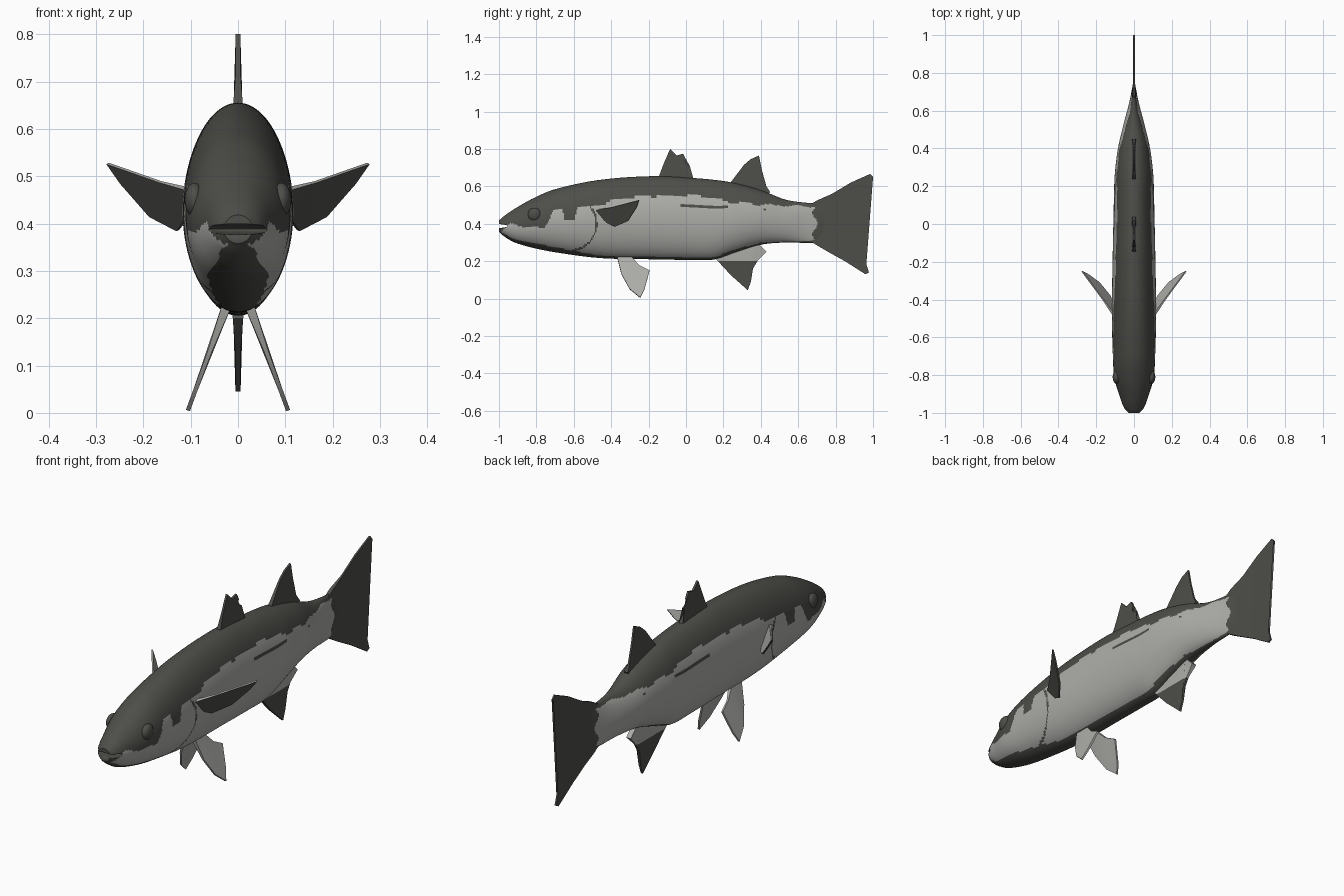
import bpy, bmesh, math
from mathutils import Vector

if "Cube" in bpy.data.objects:
    bpy.data.objects.remove(bpy.data.objects["Cube"])

def material(name, col):
    m = bpy.data.materials.new(name)
    m.diffuse_color = (*col, 1)
    m.use_nodes = True
    m.node_tree.nodes["Principled BSDF"].inputs["Base Color"].default_value = m.diffuse_color
    return m

DARK = material("dark_olive_grey", (0.075, 0.075, 0.067))
LIGHT = material("silver_grey", (0.42, 0.42, 0.40))

def finish(bm, name, angle=40):
    bmesh.ops.recalc_face_normals(bm, faces=bm.faces[:])
    me = bpy.data.meshes.new(name)
    bm.to_mesh(me)
    bm.free()
    ob = bpy.data.objects.new(name, me)
    bpy.context.collection.objects.link(ob)
    me.materials.append(DARK)
    me.materials.append(LIGHT)
    bpy.ops.object.select_all(action='DESELECT')
    ob.select_set(True)
    bpy.context.view_layer.objects.active = ob
    bpy.ops.object.shade_smooth_by_angle(angle=math.radians(angle))
    return ob

def linear(tab, y):
    for (a, u), (b, v) in zip(tab, tab[1:]):
        if y <= b:
            return u + (v - u) * (y - a) / (b - a)
    return tab[-1][1]

def smooth(tab, y, c):
    # cubic through column c of the station table
    n = len(tab)
    i = max(k for k in range(n - 1) if k == 0 or tab[k][0] <= y)
    def slope(k):
        a, b = tab[max(k - 1, 0)], tab[min(k + 1, n - 1)]
        return (b[c] - a[c]) / (b[0] - a[0])
    h = tab[i + 1][0] - tab[i][0]
    t = (y - tab[i][0]) / h
    return ((2*t**3 - 3*t**2 + 1) * tab[i][c] + (t**3 - 2*t**2 + t) * h * slope(i)
            + (3*t**2 - 2*t**3) * tab[i + 1][c] + (t**3 - t**2) * h * slope(i + 1))

# Body stations: y, top z, bottom z, half width
BODY = [(-1.0, .418, .358, .03), (-.975, .44, .335, .052), (-.92, .478, .302, .073),
        (-.82, .535, .272, .103), (-.70, .585, .248, .112), (-.46, .635, .217, .117),
        (-.17, .655, .21, .113), (.02, .646, .207, .109), (.15, .635, .209, .106),
        (.26, .618, .245, .102), (.40, .58, .288, .085), (.53, .53, .30, .055),
        (.64, .513, .298, .026), (.74, .51, .30, .006)]
# Edges of the silver flank: y, z
FLANK_TOP = [(-1, .35), (-.94, .40), (-.86, .385), (-.76, .375), (-.71, .47), (-.66, .48),
             (-.65, .42), (-.60, .42), (-.58, .49), (-.46, .50), (-.36, .535), (-.2, .55),
             (.08, .55), (.25, .515), (.45, .50), (.74, .49)]
FLANK_LOW = [(-1, .36), (-.92, .318), (-.7, .275), (-.46, .228), (-.2, .222),
             (.15, .22), (.26, .262), (.40, .30), (.74, .31)]

def is_silver(p):
    y, z = p.y, p.z
    if y > .69 + .013 * math.cos((z - .4) * 55):
        return False
    if not linear(FLANK_LOW, y) < z < linear(FLANK_TOP, y) + .005 * math.sin(45 * y):
        return False
    # gill slit
    if abs(math.hypot(y + .62, z - .40) - .142) < .0045 and y > -.61 and z < .49:
        return False
    # thin lateral streak
    if -.03 < y < .43 and abs(z - .50 + .055 * (y + .03)) < .008 * (1 - (y + .03) / .6):
        return False
    return True

# Body loft
bm = bmesh.new()
RINGS, SIDES = 240, 88
rings = []
for i in range(RINGS + 1):
    y = -1 + 1.74 * i / RINGS
    top, low, w = (smooth(BODY, y, c) for c in (1, 2, 3))
    mid, h = (top + low) / 2, (top - low) / 2
    rings.append([bm.verts.new((w * math.sin(a), y, mid + h * math.cos(a)))
                  for a in (2 * math.pi * k / SIDES for k in range(SIDES))])
for r, s in zip(rings, rings[1:]):
    for k in range(SIDES):
        bm.faces.new((r[k], r[(k + 1) % SIDES], s[(k + 1) % SIDES], s[k]))
bm.faces.new(rings[0])
bm.faces.new(rings[-1])
for f in bm.faces:
    f.material_index = int(is_silver(f.calc_center_median()))
body = finish(bm, "body")

def ellipsoid(name, loc, scale):
    bm = bmesh.new()
    bmesh.ops.create_uvsphere(bm, u_segments=24, v_segments=14, radius=1)
    for v in bm.verts:
        v.co = Vector(a * b + c for a, b, c in zip(v.co, scale, loc))
    return finish(bm, name)

# Mouth slit
cutter = ellipsoid("mouth_cutter", (0, -1.0, .388), (.085, .07, .011))
cutter.hide_render = True
mod = body.modifiers.new("mouth", 'BOOLEAN')
mod.operation, mod.solver, mod.object = 'DIFFERENCE', 'EXACT', cutter
bpy.context.view_layer.objects.active = body
bpy.ops.object.modifier_apply(modifier=mod.name)
bpy.data.objects.remove(cutter)

# Eyes
for s, side in ((1, "right"), (-1, "left")):
    ellipsoid("eye_" + side, (s * .092, -.81, .45), (.021, .036, .036))

def fin(name, pts, thick, roots, xf=lambda y, z: 0, mirror=1, rule=None, cut_z=None):
    # thin slab from a (y, z) outline, thinner away from the root points
    co = [Vector((xf(y, z), y, z)) for y, z in pts]
    n = Vector((0, 0, 0))
    for a, b in zip(co, co[1:] + co[:1]):
        n += a.cross(b)
    n.normalize()
    bm = bmesh.new()
    sheets = []
    for s in (1, -1):
        row = []
        for k, c in enumerate(co):
            p = c + n * s * thick * (1 if k in roots else .45)
            row.append(bm.verts.new((p.x * mirror, p.y, p.z)))
        sheets.append(row)
    a, b = sheets
    m = len(pts)
    bm.faces.new(a)
    bm.faces.new(b[::-1])
    for k in range(m):
        j = (k + 1) % m
        bm.faces.new((a[k], b[k], b[j], a[j]))
    bmesh.ops.triangulate(bm, faces=bm.faces[:])
    if cut_z is not None:
        bmesh.ops.bisect_plane(bm, geom=bm.verts[:] + bm.edges[:] + bm.faces[:],
                               plane_co=(0, 0, cut_z), plane_no=(0, 0, 1))
    bmesh.ops.recalc_face_normals(bm, faces=bm.faces[:])
    bm.normal_update()
    for f in bm.faces:
        f.material_index = int(bool(rule and rule(f)))
    return finish(bm, name, 30)

# Tail fin
fin("tail_fin", [(.66, .50), (.70, .525), (.78, .56), (.88, .62), (.985, .667), (1.0, .65),
                 (.935, .52), (.905, .43), (.92, .33), (.978, .14), (.96, .13), (.85, .20),
                 (.76, .25), (.70, .285), (.66, .31)], .009, (0, 1, 13, 14))
# Two dorsal fins
fin("front_dorsal_fin", [(-.15, .64), (-.12, .72), (-.085, .80), (-.05, .765), (-.015, .775),
                         (0, .745), (-.012, .725), (.02, .71), (.012, .68), (.04, .64),
                         (.03, .60), (-.13, .60)], .011, (0, 9, 10, 11))
fin("rear_dorsal_fin", [(.23, .61), (.31, .715), (.345, .745), (.39, .765), (.405, .69),
                        (.43, .60), (.45, .57), (.42, .53), (.26, .56)], .010, (0, 6, 7, 8))
# Anal fin, silver near the body
fin("anal_fin", [(.16, .212), (.24, .125), (.33, .045), (.347, .09), (.355, .155), (.385, .205),
                 (.43, .25), (.38, .30), (.22, .27)], .012, (0, 6, 7, 8),
    rule=lambda f: f.calc_center_median().z > .2, cut_z=.2)
# Paired fins
for s, side in ((1, "right"), (-1, "left")):
    fin("pelvic_fin_" + side, [(-.37, .23), (-.345, .13), (-.30, .05), (-.245, .005), (-.222, .05),
                               (-.195, .15), (-.25, .178), (-.30, .23)], .010, (0, 7),
        lambda y, z: .03 + (.21 - z) * .37, s, rule=lambda f: True)
    # dark outside, silver on the upper inner face
    fin("pectoral_fin_" + side, [(-.50, .47), (-.40, .488), (-.25, .527), (-.265, .485),
                                 (-.31, .415), (-.38, .385), (-.45, .42)], .008, (0, 6),
        lambda y, z: .105 + .617 * (y + .49) + .48 * (z - .48), s,
        rule=lambda f: f.normal.z > .1)
